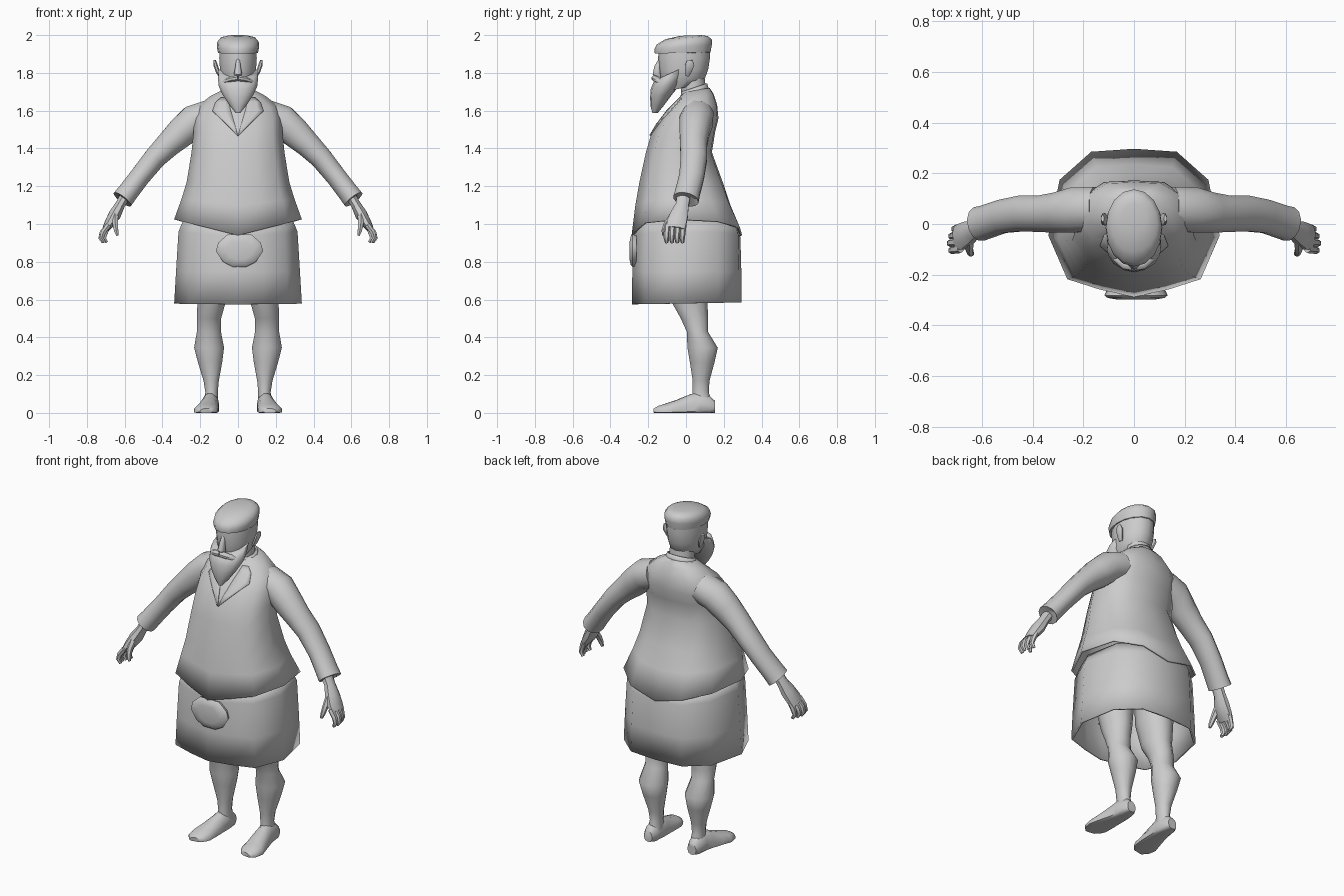
import bpy, bmesh, math
from mathutils import Vector
from mathutils.bvhtree import BVHTree

GREY = bpy.data.materials.new("plain grey")
GREY.diffuse_color = (0.6, 0.6, 0.6, 1)


def finish(name, bm, mirror=False, thick=0, angle=50):
    bmesh.ops.recalc_face_normals(bm, faces=bm.faces)
    me = bpy.data.meshes.new(name)
    bm.to_mesh(me)
    ob = bpy.data.objects.new(name, me)
    bpy.context.collection.objects.link(ob)
    me.materials.append(GREY)
    if thick:
        m = ob.modifiers.new("thickness", 'SOLIDIFY')
        m.thickness = thick
        m.offset = -1
    if mirror:
        ob.modifiers.new("mirror", 'MIRROR')
    bpy.ops.object.select_all(action='DESELECT')
    ob.select_set(True)
    bpy.context.view_layer.objects.active = ob
    bpy.ops.object.shade_smooth_by_angle(angle=math.radians(angle))
    return ob


def skin(rings, caps):
    """Join rings of points into a surface."""
    bm = bmesh.new()
    vs = [[bm.verts.new(p) for p in r] for r in rings]
    n = len(vs[0])
    for a, b in zip(vs, vs[1:]):
        for i in range(n):
            j = (i + 1) % n
            bm.faces.new((a[i], a[j], b[j], b[i]))
    if caps[0]:
        bm.faces.new(vs[0])
    if caps[1]:
        bm.faces.new(vs[-1])
    return bm


def stack(rows, shape, caps=(True, True)):
    """Rows: half width, front y, back y, front z, back z, lift at the sides."""
    rings = []
    for w, yf, yb, zf, zb, lift in rows:
        rings.append([(x * w, (yf + yb) / 2 + y * (yb - yf) / 2,
                       zf + (zb - zf) * (y + 1) / 2 + lift * abs(x)) for x, y in shape])
    return skin(rings, caps)


def tube(rows, ref=(0, 1, 0), n=10, floor=False, level=False):
    """Rows: x, y, z, half size across, half size along ref."""
    pts = [Vector(r[:3]) for r in rows]
    rings = []
    for i, r in enumerate(rows):
        t = (pts[min(i + 1, len(pts) - 1)] - pts[max(i - 1, 0)]).normalized()
        if level:
            t = Vector((0, 0, -1))
        u = Vector(ref)
        u = (u - t * u.dot(t)).normalized()
        v = t.cross(u)
        ring = []
        for k in range(n):
            a = 2 * math.pi * (k + .5) / n
            p = pts[i] + v * (r[3] * math.cos(a)) + u * (r[4] * math.sin(a))
            if floor:
                p.z = max(p.z, 0)
            ring.append(p)
        rings.append(ring)
    return skin(rings, (True, True))


def oval(n):
    return [(math.sin(2 * math.pi * k / n), -math.cos(2 * math.pi * k / n)) for k in range(n)]


half = [(0, -1), (.4, -.9), (.78, -.76), (1, -.17), (.87, .58), (.5, .96), (0, 1)]
BODY = half + [(-x, y) for x, y in half[-2:0:-1]]

# Kilt: open cloth tube
kilt = stack([(.338, -.287, .293, .575, .585, 0), (.328, -.284, .293, .75, .75, 0),
              (.315, -.278, .288, .93, .93, .03), (.29, -.262, .262, 1.02, 1.02, 0)],
             BODY, (False, False))
finish("kilt", kilt, thick=.012)

# Jacket: flared body closing at the neck
jacket = stack([(.338, -.288, .297, .94, .94, .085), (.30, -.268, .235, 1.10, 1.10, .03),
                (.272, -.247, .195, 1.22, 1.22, 0), (.246, -.212, .137, 1.38, 1.38, 0),
                (.236, -.183, .155, 1.48, 1.49, 0), (.236, -.135, .172, 1.56, 1.56, 0),
                (.215, -.085, .165, 1.62, 1.63, 0), (.145, -.035, .145, 1.67, 1.69, 0),
                (.085, -.015, .125, 1.70, 1.72, 0)], BODY, (False, True))
tree = BVHTree.FromBMesh(jacket)
finish("jacket", jacket, thick=.01)

# Lapels laid on the jacket front
lap = bmesh.new()
grid = []
for z, a, b in [(1.47, .001, .004), (1.53, .018, .062), (1.60, .038, .135),
                (1.645, .05, .12), (1.67, .055, .09)]:
    row = []
    for k in range(4):
        x = a + (b - a) * k / 3
        hit = tree.ray_cast(Vector((x, -1, z)), Vector((0, 1, 0)))[0]
        row.append(lap.verts.new((x, (hit.y if hit else -.03) - .008, z)))
    grid.append(row)
for r, s in zip(grid, grid[1:]):
    for k in range(3):
        lap.faces.new((r[k], r[k + 1], s[k + 1], s[k]))
finish("lapel", lap, mirror=True, thick=.008)

# Sleeves with a hollow-looking cuff
finish("sleeve", tube([
    (.15, .06, 1.575, .085, .09), (.235, .055, 1.545, .088, .092), (.30, .045, 1.485, .083, .082),
    (.37, .04, 1.42, .07, .074), (.44, .042, 1.35, .061, .073), (.52, .03, 1.25, .056, .068),
    (.585, .008, 1.165, .057, .068), (.612, .0, 1.13, .059, .070), (.606, .0, 1.138, .048, .058)],
    n=12), mirror=True)

# Hands: palm, four fingers and a thumb
finish("palm", tube([(.59, -.01, 1.16, .03, .038), (.625, -.02, 1.10, .028, .037),
                     (.652, -.035, 1.05, .035, .05), (.68, -.05, 1.005, .028, .056),
                     (.70, -.055, .975, .02, .052)], n=8), mirror=True)
for i in range(4):
    y = -.098 + .028 * i
    d = (.0, .006, .0, -.012)[i]
    finish("finger_%d" % (i + 1), tube([
        (.685, y, .995, .016, .017), (.714 + d, y - .004, .955, .015, .016),
        (.722 + d, y - .006, .925, .013, .014), (.708 + d, y - .004, .902, .009, .010)],
        n=6), mirror=True)
finish("thumb", tube([(.65, -.065, 1.045, .02, .022), (.65, -.10, 1.00, .016, .018),
                      (.645, -.115, .965, .013, .015), (.638, -.118, .94, .008, .009)],
                     n=6), mirror=True)

# Legs with thigh, knee and calf
finish("leg", tube([
    (.145, .0, .95, .11, .12), (.14, .005, .72, .095, .115), (.142, .022, .575, .076, .095),
    (.153, .045, .50, .066, .075), (.154, .06, .43, .066, .058), (.153, .088, .345, .082, .083),
    (.148, .086, .27, .067, .068), (.142, .08, .17, .042, .046), (.14, .078, .11, .034, .044),
    (.142, .085, .05, .04, .055)], n=12, level=True), mirror=True)

# Shoes with a flat sole
finish("foot", tube([
    (.145, .153, .03, .028, .035), (.145, .125, .03, .042, .062), (.145, .07, .03, .046, .085),
    (.15, .02, .025, .050, .072), (.16, -.05, .018, .060, .05), (.17, -.105, .012, .066, .038),
    (.172, -.145, .01, .055, .028), (.168, -.167, .008, .034, .016)],
    ref=(0, 0, 1), n=12, floor=True), mirror=True)

# Neck and shirt collar
finish("neck", stack([(.075, -.02, .115, 1.64, 1.66, 0), (.07, -.03, .10, 1.74, 1.76, 0),
                      (.07, -.04, .095, 1.82, 1.82, 0)], oval(12)))
finish("collar", stack([(.095, -.03, .125, 1.67, 1.70, 0), (.083, -.025, .112, 1.70, 1.745, 0)],
                       oval(14), (False, False)), thick=.008)

# Head with nose and ears
finish("head", stack([(.06, -.11, .07, 1.70, 1.74, 0), (.09, -.135, .10, 1.76, 1.77, 0),
                      (.098, -.143, .118, 1.82, 1.82, 0), (.102, -.148, .127, 1.88, 1.88, 0),
                      (.098, -.14, .125, 1.94, 1.94, 0)], oval(14)))
finish("nose", tube([(0, -.135, 1.87, .010, .012), (0, -.15, 1.83, .016, .02),
                     (0, -.155, 1.795, .023, .024), (0, -.14, 1.775, .014, .014)], n=8))
finish("ear", tube([(.098, .005, 1.785, .008, .012), (.108, .012, 1.81, .012, .02),
                    (.12, .02, 1.845, .012, .026), (.124, .022, 1.868, .006, .014)], n=8), mirror=True)

# Beard, moustache and sideburns
finish("beard", stack([
    (.012, -.178, -.15, 1.587, 1.587, 0), (.045, -.188, -.115, 1.625, 1.63, 0),
    (.08, -.190, -.07, 1.67, 1.69, 0), (.104, -.187, -.025, 1.715, 1.745, 0),
    (.109, -.172, .0, 1.75, 1.795, 0), (.105, -.145, .012, 1.77, 1.84, 0)], oval(14)))
finish("moustache", tube([(.0, -.165, 1.772, .016, .020), (.035, -.16, 1.768, .016, .020),
                          (.07, -.135, 1.755, .012, .016), (.092, -.105, 1.745, .005, .006)],
                         n=8), mirror=True)

# Flat cap sloping forward
finish("flat_cap", stack([
    (.095, -.14, .12, 1.905, 1.905, 0), (.106, -.165, .13, 1.902, 1.91, 0),
    (.112, -.168, .137, 1.925, 1.95, 0), (.110, -.155, .137, 1.95, 1.977, 0),
    (.092, -.11, .115, 1.978, 1.995, 0), (.05, -.03, .08, 1.996, 2.0, 0)], oval(16)))

# Pouch hanging on the kilt front
pouch = []
for y, s in [(-.262, .93), (-.282, 1), (-.292, .9), (-.299, .55)]:
    pouch.append([(.008 + .125 * s * px, y, .857 + .088 * s * pz) for px, pz in
                  [(-.5, 1), (.5, 1), (.9, .5), (1, 0), (.7, -.65), (.3, -.95),
                   (-.3, -.95), (-.7, -.65), (-1, 0), (-.9, .5)]])
finish("pouch", skin(pouch, (True, True)))
